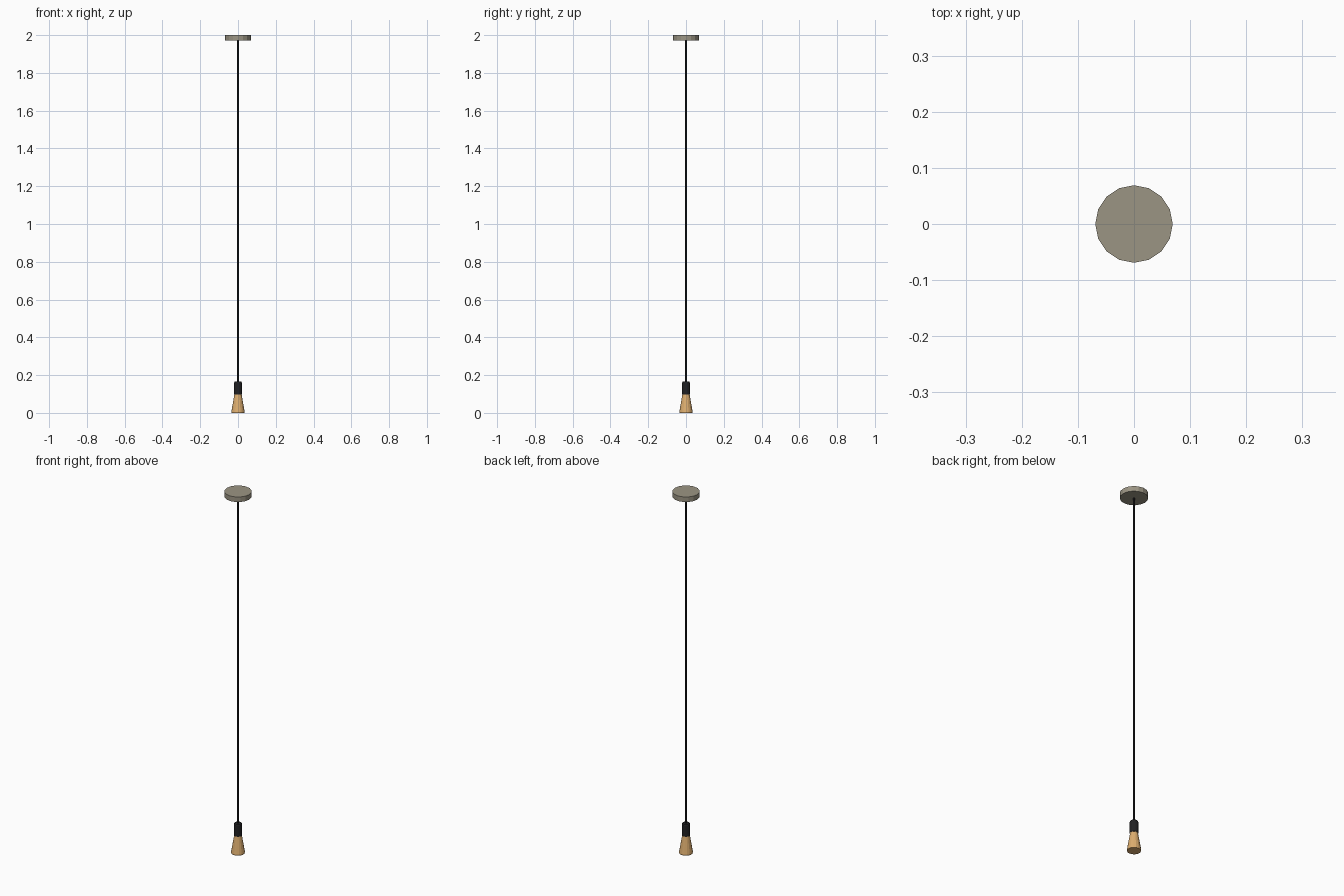
import bpy, bmesh
from math import cos, sin, tau

if "Cube" in bpy.data.objects:
    bpy.data.objects.remove(bpy.data.objects["Cube"])


def material(name, color):
    m = bpy.data.materials.new(name)
    m.diffuse_color = (*color, 1)
    m.use_nodes = True
    m.node_tree.nodes["Principled BSDF"].inputs["Base Color"].default_value = m.diffuse_color
    return m


def lathe(name, profile, sides, mat):
    """Closed flat-faced turned part from (radius, z) points, bottom to top."""
    bm = bmesh.new()
    rings = [[bm.verts.new((r * cos(tau * i / sides), r * sin(tau * i / sides), z))
              for i in range(sides)] for r, z in profile]
    for a, b in zip(rings, rings[1:]):
        for i in range(sides):
            j = (i + 1) % sides
            bm.faces.new((a[i], a[j], b[j], b[i]))
    bm.faces.new(rings[0][::-1])
    bm.faces.new(rings[-1])
    mesh = bpy.data.meshes.new(name)
    bm.to_mesh(mesh)
    bm.free()
    mesh.materials.append(mat)
    ob = bpy.data.objects.new(name, mesh)
    bpy.context.collection.objects.link(ob)
    return ob


metal = material("warm_grey_metal", (0.33, 0.30, 0.23))
black = material("black_plastic", (0.015, 0.015, 0.017))
amber = material("amber_glass", (0.72, 0.42, 0.16))

# Ceiling plate
lathe("ceiling_canopy", [(0.069, 1.972), (0.069, 2.0)], 16, metal)
# Hanging cable
lathe("cord", [(0.005, 0.16), (0.005, 1.975)], 8, black)
# Lamp holder with a small chamfer at the top
lathe("socket", [(0.021, 0.098), (0.021, 0.16), (0.018, 0.165)], 16, black)
# Flared bulb
lathe("bulb", [(0.034, 0.0), (0.035, 0.006), (0.019, 0.1)], 16, amber)
